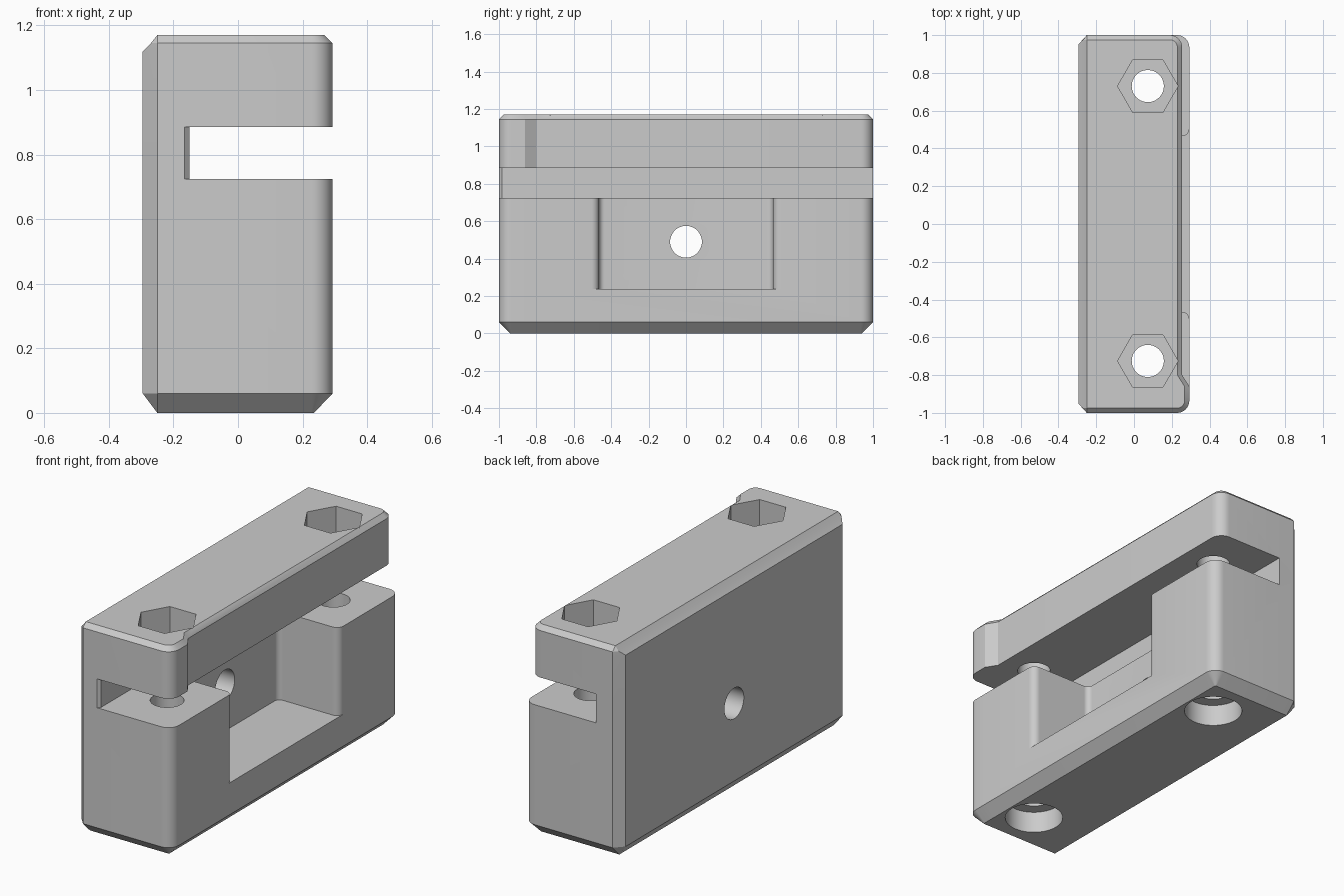
import bpy, bmesh, math
from mathutils import Matrix

if "Cube" in bpy.data.objects:
    bpy.data.objects.remove(bpy.data.objects["Cube"])

# Single plain grey material
grey = bpy.data.materials.new("light_grey")
grey.use_nodes = True
color = (0.6, 0.6, 0.6, 1)
grey.diffuse_color = color
grey.node_tree.nodes["Principled BSDF"].inputs["Base Color"].default_value = color


def arc(cx, cy, r, start, end, steps=8):
    """Points along an arc, angles in degrees."""
    angles = [math.radians(start + (end - start) * i / steps) for i in range(steps + 1)]
    return [(cx + r * math.cos(a), cy + r * math.sin(a)) for a in angles]


def loft(name, rings):
    """Closed solid through rings of equal point count, each (points, z)."""
    bm = bmesh.new()
    loops = [[bm.verts.new((x, y, z)) for x, y in pts] for pts, z in rings]
    n = len(loops[0])
    for low, high in zip(loops, loops[1:]):
        for i in range(n):
            j = (i + 1) % n
            bm.faces.new((low[i], low[j], high[j], high[i]))
    bm.faces.new(loops[0][::-1])
    bm.faces.new(loops[-1])
    bmesh.ops.remove_doubles(bm, verts=bm.verts, dist=0.0005)
    bmesh.ops.recalc_face_normals(bm, faces=bm.faces)
    mesh = bpy.data.meshes.new(name)
    bm.to_mesh(mesh)
    bm.free()
    mesh.materials.append(grey)
    obj = bpy.data.objects.new(name, mesh)
    bpy.context.collection.objects.link(obj)
    return obj


def prism(name, pts, z0, z1):
    return loft(name, [(pts, z0), (pts, z1)])


def outline(back, lip, face, half, r):
    """Body section: chamfered at the back edge, rounded at the open side."""
    cut = min(0.95 + back + 0.295, half)
    return ([(back, -cut), (-0.25, -half)]
            + arc(lip - r, r - half, r, -90, 0)
            + [(lip, -0.86), (face, -0.80)]
            + arc(face - r, half - r, r, 0, 90)
            + [(-0.25, half), (back, cut)])


# Body, with the upper jaw set back from the lower block behind a front lip
lower = outline(-0.295, 0.293, 0.293, 1.0, 0.065)
upper = outline(-0.295, 0.293, 0.255, 1.0, 0.065)
body = loft("clamp_body", [
    (outline(-0.25, 0.235, 0.235, 0.94, 0.007), 0),
    (lower, 0.06),
    (lower, 0.79),
    (upper, 0.82),
    (upper, 1.12),
    (outline(-0.27, 0.293, 0.255, 1.0, 0.065), 1.145),
    (outline(-0.25, 0.268, 0.23, 0.975, 0.04), 1.17),
])

cutters = []

# Slot between the jaws
cutters.append(prism("slot_cutter", [
    (-0.165, -1.2), (-0.165, -1.0), (-0.15, -0.985),
    (-0.15, 1.2), (1, 1.2), (1, -1.2)], 0.725, 0.885))

# Pocket with rounded inner corners and flared mouth
side = arc(-0.05, 0.435, 0.03, 180, 90) + arc(0.253, 0.505, 0.04, -90, 0)
side += [(0.4, 0.505)]
mirrored = [(x, -y) for x, y in side[::-1]]
cutters.append(prism("pocket_cutter", mirrored + side, 0.237, 0.8))

# Bolt holes, hexagonal nut recesses and round counterbores
for y, end in ((-0.725, "front"), (0.73, "back")):
    for part, r, sides, z0, z1 in (
            ("bolt_hole", 0.085, 48, -0.1, 1.3),
            ("nut_recess", 0.16, 6, 1.02, 1.3),
            ("counterbore", 0.15, 48, -0.1, 0.12)):
        pts = arc(0.073, y, r, 0, 360, sides)[:-1]
        cutters.append(prism(f"{end}_{part}_cutter", pts, z0, z1))

# Cross hole through the back wall
cross = prism("cross_hole_cutter", arc(0, 0, 0.085, 0, 360, 48)[:-1], -0.5, 0.5)
cross.data.transform(Matrix.Translation((0, 0, 0.49)) @ Matrix.Rotation(math.pi / 2, 4, "Y"))
cutters.append(cross)

bpy.context.view_layer.objects.active = body
body.select_set(True)
for cutter in cutters:
    mod = body.modifiers.new(cutter.name, "BOOLEAN")
    mod.operation = "DIFFERENCE"
    mod.solver = "EXACT"
    mod.object = cutter
    bpy.ops.object.modifier_apply(modifier=mod.name)
for cutter in cutters:
    bpy.data.objects.remove(cutter)

bpy.ops.object.shade_smooth_by_angle(angle=math.radians(25))
